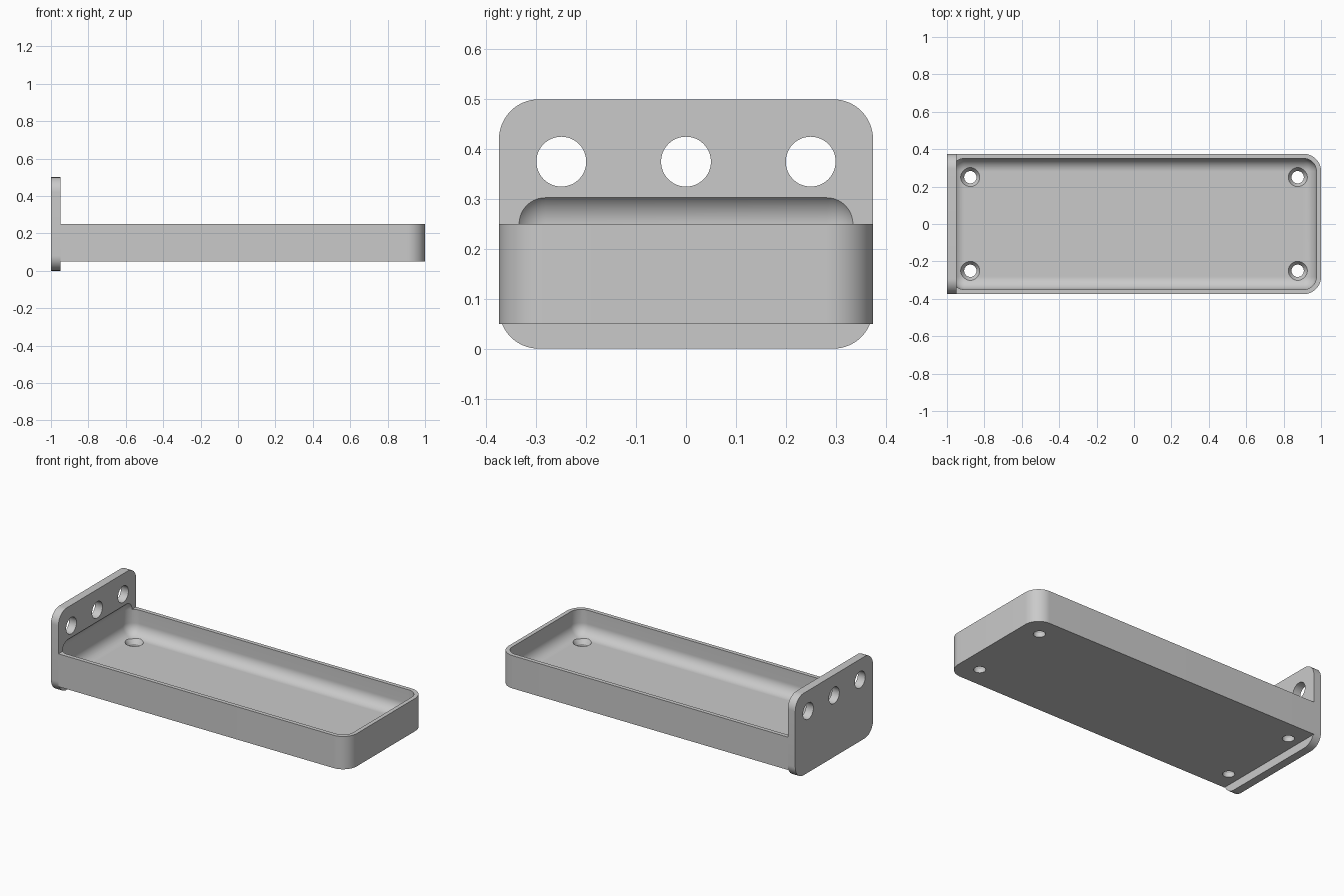
import bpy, bmesh
from math import pi, radians
from mathutils import Matrix, Vector

if "Cube" in bpy.data.objects:
    bpy.data.objects.remove(bpy.data.objects["Cube"], do_unlink=True)

GREY = (0.59, 0.59, 0.59, 1)
metal = bpy.data.materials.new("plain grey")
metal.use_nodes = True
metal.diffuse_color = GREY
metal.node_tree.nodes["Principled BSDF"].inputs["Base Color"].default_value = GREY


def add_object(name, bm):
    bmesh.ops.recalc_face_normals(bm, faces=bm.faces)
    mesh = bpy.data.meshes.new(name)
    bm.to_mesh(mesh)
    bm.free()
    mesh.materials.append(metal)
    obj = bpy.data.objects.new(name, mesh)
    bpy.context.collection.objects.link(obj)
    return obj


def rounded_box(name, low, high, radius, choose_edge, segments=16):
    """Box between two corners, with the chosen edges rounded."""
    low, high = Vector(low), Vector(high)
    bm = bmesh.new()
    bmesh.ops.create_cube(bm, size=1)
    for v in bm.verts:
        v.co = (low + high) / 2 + v.co * (high - low)
    edges = [e for e in bm.edges if choose_edge(e)]
    bmesh.ops.bevel(bm, geom=edges, offset=radius, segments=segments,
                    profile=0.5, affect='EDGES')
    return add_object(name, bm)


def peg(name, centre, r_low, r_high, depth, axis='Z'):
    """Round cutter, tapered when its radii differ."""
    bm = bmesh.new()
    turn = Matrix.Rotation(pi / 2, 4, 'Y') if axis == 'X' else Matrix()
    bmesh.ops.create_cone(bm, cap_ends=True, segments=48, radius1=r_low,
                          radius2=r_high, depth=depth,
                          matrix=Matrix.Translation(centre) @ turn)
    return add_object(name, bm)


def cut(obj, cutters):
    for c in cutters:
        mod = obj.modifiers.new("cut", 'BOOLEAN')
        mod.operation, mod.solver, mod.object = 'DIFFERENCE', 'EXACT', c
    graph = bpy.context.evaluated_depsgraph_get()
    mesh = bpy.data.meshes.new_from_object(obj.evaluated_get(graph))
    obj.modifiers.clear()
    obj.data = mesh


FLOOR = 0.1
WALL = 0.025
INNER_RADIUS = 0.068

# Mounting plate at the end, rounded in its own plane
plate = rounded_box("mounting_plate", (-1, -0.375, 0), (-0.95, 0.375, 0.5),
                    0.08, lambda e: abs(e.verts[0].co.x - e.verts[1].co.x) > 0.01)

# Shallow tray, rounded only at its free end
tray = rounded_box("tray", (-0.95, -0.375, 0.05), (1, 0.375, 0.25),
                   INNER_RADIUS + WALL,
                   lambda e: abs(e.verts[0].co.z - e.verts[1].co.z) > 0.01
                   and e.verts[0].co.x > 0)

# Pillow-shaped hollow that also scoops into the plate
hollow = rounded_box("hollow_cutter", (-1 + WALL, -0.375 + WALL, FLOOR),
                     (1 - WALL, 0.375 - WALL, 0.25 + INNER_RADIUS),
                     INNER_RADIUS, lambda e: True)

# Row of round holes in the plate
plate_holes = [peg("plate_hole_cutter", (-0.975, y, 0.375), 0.05, 0.05, 0.2, 'X')
               for y in (-0.25, 0, 0.25)]

# Countersunk screw holes in the tray floor
screw_holes = []
for x in (-0.875, 0.875):
    for y in (-0.25, 0.25):
        screw_holes.append(peg("screw_cutter", (x, y, 0.08), 0.033, 0.033, 0.1))
        screw_holes.append(peg("countersink_cutter", (x, y, FLOOR),
                               0.033, 0.067, 0.05))

cut(plate, [hollow] + plate_holes)
cut(tray, [hollow] + screw_holes)
for c in [hollow] + plate_holes + screw_holes:
    bpy.data.objects.remove(c, do_unlink=True)

# Smooth curves, crisp edges
bpy.ops.object.select_all(action='DESELECT')
for obj in (plate, tray):
    obj.select_set(True)
bpy.context.view_layer.objects.active = tray
bpy.ops.object.shade_smooth_by_angle(angle=radians(30))
